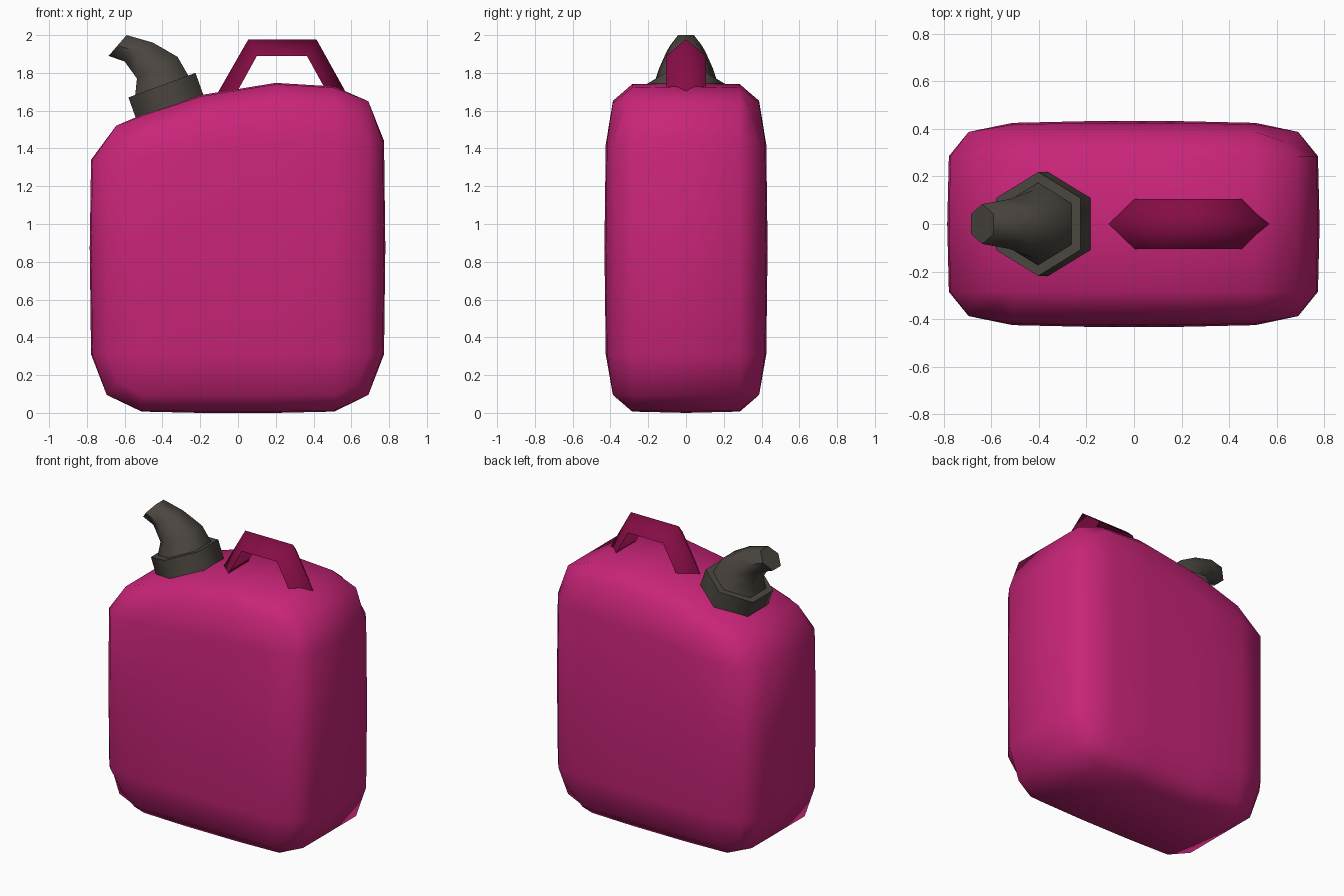
import bpy, bmesh, math
from mathutils import Vector

cube = bpy.data.objects.get("Cube")
if cube:
    bpy.data.objects.remove(cube, do_unlink=True)


def material(name, rgb):
    mat = bpy.data.materials.new(name)
    mat.use_nodes = True
    mat.diffuse_color = (*rgb, 1)
    mat.node_tree.nodes["Principled BSDF"].inputs["Base Color"].default_value = (*rgb, 1)
    return mat


magenta = material("magenta plastic", (0.58, 0.018, 0.19))
crimson = material("dark crimson", (0.24, 0.004, 0.06))
charcoal = material("warm charcoal", (0.07, 0.06, 0.05))


def finish(bm, name, mat, angle):
    bmesh.ops.recalc_face_normals(bm, faces=bm.faces)
    mesh = bpy.data.meshes.new(name)
    bm.to_mesh(mesh)
    bm.free()
    mesh.materials.append(mat)
    obj = bpy.data.objects.new(name, mesh)
    bpy.context.collection.objects.link(obj)
    bpy.ops.object.select_all(action="DESELECT")
    obj.select_set(True)
    bpy.context.view_layer.objects.active = obj
    bpy.ops.object.shade_smooth_by_angle(angle=math.radians(angle))
    return obj


def loft(name, rings, mat, angle):
    """Skin a list of matching rings and cap both ends."""
    bm = bmesh.new()
    loops = [[bm.verts.new(p) for p in ring] for ring in rings]
    for a, b in zip(loops, loops[1:]):
        for i in range(len(a)):
            j = (i + 1) % len(a)
            bm.faces.new((a[i], a[j], b[j], b[i]))
    bm.faces.new(loops[0])
    bm.faces.new(loops[-1])
    return finish(bm, name, mat, angle)


# Can body: a box lattice whose edges and corners are pulled inward
xs = [-0.785, -0.51, -0.2, 0.2, 0.51, 0.78]
ys = [-0.432, -0.285, 0, 0.285, 0.432]
zs = [0, 0.31, 0.875, 1.44, 1.745]
tops = [1.615, 1.585, 1.682, 1.747, 1.735, 1.745]   # sloping shoulder line
shoulders = [1.34, 1.36, 1.39, 1.42, 1.44, 1.44]
levels = (xs, ys, zs)
edge_inset = (0.09, 0.045, 0.095)
corner_inset = (0.15, 0.085, 0.16)


def body_point(idx):
    i, j, k = idx
    p = [xs[i], ys[j], zs[k]]
    if k == 4:
        p[2] = tops[i]
    elif k == 3:
        p[2] = shoulders[i]
    last = [len(a) - 1 for a in levels]
    extreme = [n in (0, m) for n, m in zip(idx, last)]
    near = sum(n in (1, m - 1) for n, m in zip(idx, last))
    for a in range(3):
        if extreme[a]:
            inset = (0, 0.008 * min(near, 1), edge_inset[a], corner_inset[a])[sum(extreme)]
            if sum(extreme) == 1:
                inset = 0.007 * near
            if a == 0 and i == 0 and k == 4:
                inset += 0.05
            p[a] += inset if idx[a] == 0 else -inset
    return p


bm = bmesh.new()
cache = {}


def vert(idx):
    if idx not in cache:
        cache[idx] = bm.verts.new(body_point(idx))
    return cache[idx]


for axis in range(3):
    u, v = [a for a in range(3) if a != axis]
    for end in (0, len(levels[axis]) - 1):
        for m in range(len(levels[u]) - 1):
            for n in range(len(levels[v]) - 1):
                quad = []
                for du, dv in ((0, 0), (1, 0), (1, 1), (0, 1)):
                    idx = [0, 0, 0]
                    idx[axis], idx[u], idx[v] = end, m + du, n + dv
                    quad.append(vert(tuple(idx)))
                bm.faces.new(quad)
finish(bm, "can_body", magenta, 180)

# Carry handle: triangular bar, ridge outside and flat face inside
outer = [(-0.11, 1.69), (0.055, 1.978), (0.415, 1.978), (0.575, 1.69)]
inner = [(-0.01, 1.69), (0.1, 1.89), (0.365, 1.89), (0.475, 1.69)]
loft("carry_handle",
     [[(ox, 0, oz), (ix, 0.105, iz), (ix, -0.105, iz)]
      for (ox, oz), (ix, iz) in zip(outer, inner)], crimson, 85)


def hex_ring(left, right):
    """Hexagon whose flats pass through two points of the xz plane."""
    a, b = Vector((left[0], 0, left[1])), Vector((right[0], 0, right[1]))
    centre, half = (a + b) / 2, (b - a) / 2
    radius = half.length / math.cos(math.pi / 6)
    across = half.normalized()
    ring = []
    for n in range(6):
        t = math.radians(30 + 60 * n)
        ring.append(centre + across * radius * math.cos(t) + Vector((0, radius * math.sin(t), 0)))
    return ring


# Spout collar and bent pouring nozzle
loft("spout_collar", [hex_ring((-0.53, 1.53), (-0.175, 1.66)),
                      hex_ring((-0.58, 1.67), (-0.225, 1.80))], charcoal, 65)
loft("spout_nozzle", [hex_ring((-0.545, 1.675), (-0.26, 1.78)),
                      hex_ring((-0.535, 1.77), (-0.32, 1.885)),
                      hex_ring((-0.60, 1.86), (-0.45, 1.96)),
                      hex_ring((-0.685, 1.89), (-0.59, 2.0))], charcoal, 65)
